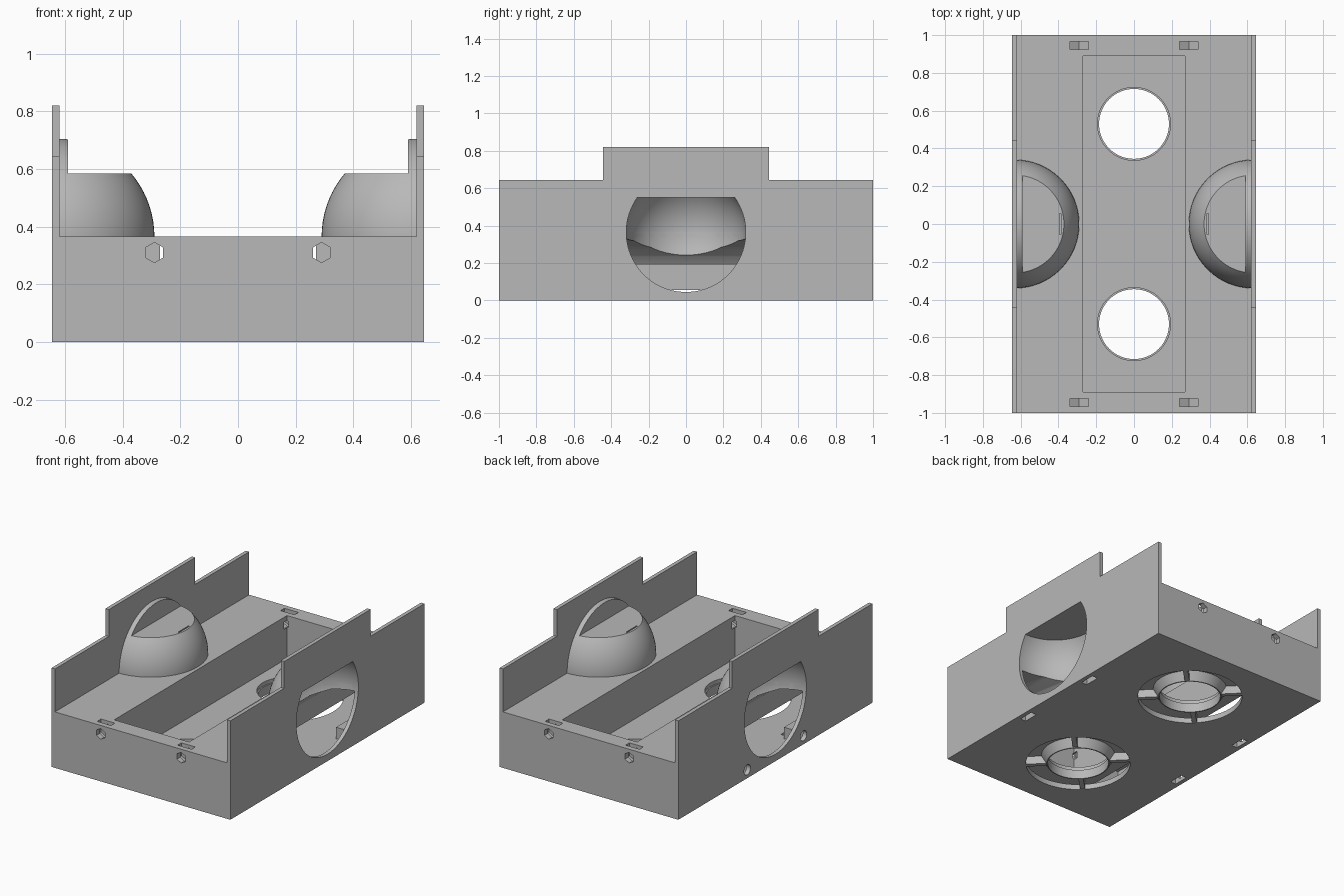
import bpy, bmesh, math
from mathutils import Matrix, Vector

if "Cube" in bpy.data.objects:
    bpy.data.objects.remove(bpy.data.objects["Cube"])

grey = bpy.data.materials.new("plain grey")
grey.use_nodes = True
COL = (0.48, 0.48, 0.48, 1)
grey.diffuse_color = COL
grey.node_tree.nodes["Principled BSDF"].inputs["Base Color"].default_value = COL


def finish(name, bm):
    bmesh.ops.recalc_face_normals(bm, faces=bm.faces)
    me = bpy.data.meshes.new(name)
    bm.to_mesh(me)
    bm.free()
    me.materials.append(grey)
    ob = bpy.data.objects.new(name, me)
    bpy.context.scene.collection.objects.link(ob)
    return ob


def box(name, x, y, z):
    bm = bmesh.new()
    bmesh.ops.create_cube(bm, size=1)
    for v in bm.verts:
        v.co = Vector([(r[0] + r[1]) / 2 + c * (r[1] - r[0]) for r, c in zip((x, y, z), v.co)])
    return finish(name, bm)


def cylinder(name, centre, r, depth, axis="Z", segs=64, r2=None):
    bm = bmesh.new()
    bmesh.ops.create_cone(bm, cap_ends=True, segments=segs, radius1=r,
                          radius2=r if r2 is None else r2, depth=depth)
    turn = {"X": ("Y", 90), "Y": ("X", 90), "Z": ("Z", 0)}[axis]
    bm.transform(Matrix.Translation(centre) @ Matrix.Rotation(math.radians(turn[1]), 4, turn[0]))
    return finish(name, bm)


def sphere(name, centre, r):
    bm = bmesh.new()
    bmesh.ops.create_uvsphere(bm, u_segments=64, v_segments=40, radius=r,
                              matrix=Matrix.Translation(centre))
    return finish(name, bm)


def prism(name, points, offset):
    """Extrude a flat outline of 3D points along an offset."""
    bm = bmesh.new()
    face = bm.faces.new([bm.verts.new(p) for p in points])
    res = bmesh.ops.extrude_face_region(bm, geom=[face])
    bmesh.ops.translate(bm, vec=offset, verts=[v for v in res["geom"] if isinstance(v, bmesh.types.BMVert)])
    return finish(name, bm)


def cut(target, *cutters):
    """Subtract the cutters one after another, then discard them."""
    for c in cutters:
        m = target.modifiers.new("cut", "BOOLEAN")
        m.operation, m.solver, m.object = "DIFFERENCE", "EXACT", c
        bpy.context.view_layer.objects.active = target
        bpy.ops.object.modifier_apply(modifier=m.name)
        bpy.data.objects.remove(c)


def wheel_space(s):
    """Spherical wheel well with a flat ceiling."""
    c = sphere("wheel_cutter", (s * 0.63, 0, 0.365), 0.32)
    cut(c, box("ceiling", (-2, 2), (-1, 1), (0.55, 1)))
    return c


SIDES = (("left", 1), ("right", -1))
ENDS = (("back", 1), ("front", -1))
TOP = 0.365
BOLT_X, BOLT_Z = 0.29, 0.31
SIDE_BOLT_Z = 0.055

# Hollow chassis with central tray and rounded side cavities
chassis = box("chassis", (-0.62, 0.62), (-1, 1), (0, TOP))
cut(chassis, box("tray", (-0.27, 0.27), (-0.89, 0.89), (0.085, 0.5)))
cavity = [(0.295, 0.035), (0.295, 0.19), (0.325, 0.235), (0.385, 0.285),
          (0.48, 0.32), (0.62, 0.33), (0.62, 0.035)]
for _, s in SIDES:
    cut(chassis, prism("cavity", [(s * x, -0.89, z) for x, z in cavity], (0, 1.78, 0)),
        wheel_space(s))
cut(chassis, box("under_tray", (-0.31, 0.31), (-0.885, 0.885), (0.035, 0.055)))

for end, e in ENDS:
    cut(chassis, cylinder("floor_hole", (0, e * 0.53, -0.03), 0.318, 0.15),
        cylinder("tray_hole", (0, e * 0.53, 0.1), 0.193, 0.3))
    # Restore the tray floor around the hole and add the tapered ring
    tray = cylinder(end + "_tray_floor", (0, e * 0.53, 0.07), 0.27, 0.03)
    cut(tray, cylinder("bore", (0, e * 0.53, 0), 0.193, 1))
    ring = cylinder(end + "_caster_ring", (0, e * 0.53, 0.03), 0.192, 0.06, r2=0.227)
    cut(ring, cylinder("bore", (0, e * 0.53, 0), 0.185, 1))
    # Four diagonal spokes hold the ring
    for i in range(4):
        spoke = box(f"{end}_spoke_{i + 1}", (0.195, 0.325), (-0.015, 0.015), (0.002, 0.055))
        spoke.data.transform(Matrix.Translation((0, e * 0.53, 0))
                             @ Matrix.Rotation(math.radians(45 + 90 * i), 4, "Z"))
    # End bolt bores and nut slots
    for _, s in SIDES:
        x, y = s * BOLT_X, e * 0.945
        cut(chassis, cylinder("bore", (x, e * 0.94, BOLT_Z), 0.035, 0.16, "Y", 6),
            cylinder("nut", (x, y, BOLT_Z), 0.0577, 0.04, "Y", 6),
            box("slot", (x - 0.05, x + 0.05), (y - 0.02, y + 0.02), (BOLT_Z, 0.5)))

# Stepped side walls with a round wheel opening
half = [(1, 0), (1, 0.645), (0.445, 0.645), (0.445, 0.82)]
outline = half + [(-y, z) for y, z in reversed(half)]
for side, s in SIDES:
    wall = prism(side + "_side_wall", [(s * 0.62, y, z) for y, z in outline], (s * 0.025, 0, 0))
    cut(wall, wheel_space(s))

    # Wheel cover: hollow ball with flat top and a thin full arch at the wall
    dome = sphere(side + "_wheel_cover", (s * 0.63, 0, TOP), 0.34)
    inner = sorted((-s, s * 0.59))
    outer = sorted((s * 0.622, s * 2))
    cut(dome, box("flat", inner, (-1, 1), (0.585, 1)),
        box("outside", outer, (-1, 1), (-1, 2)),
        box("below", (-2, 2), (-1, 1), (-1, 0.34)),
        wheel_space(s))
    slit = sorted((s * 0.386, s * 0.394))
    cut(dome, box("slit", slit, (-0.055, 0.055), (0.57, 0.7)))

    # Nut bosses on the floor beside each wheel, bored from outside
    for end, e in ENDS:
        y = e * 0.29
        boss = box(f"{side}_{end}_boss", sorted((s * 0.55, s * 0.62)),
                   (y - 0.065, y + 0.065), (0.03, 0.11))
        for part in (boss, wall, chassis):
            cut(part, cylinder("bore", (s * 0.6, y, SIDE_BOLT_Z), 0.033, 0.2, "X", 24))
        for part in (boss, chassis):
            cut(part, box("slot", sorted((s * 0.577, s * 0.617)),
                          (y - 0.05, y + 0.05), (-0.1, 0.075)))

# Smooth round surfaces, keep edges sharp
for ob in bpy.context.scene.collection.objects:
    if ob.type == "MESH" and ob.name.endswith(("cover", "ring", "floor", "chassis", "wall")):
        bpy.ops.object.select_all(action="DESELECT")
        ob.select_set(True)
        bpy.context.view_layer.objects.active = ob
        bpy.ops.object.shade_smooth_by_angle(angle=math.radians(20))
